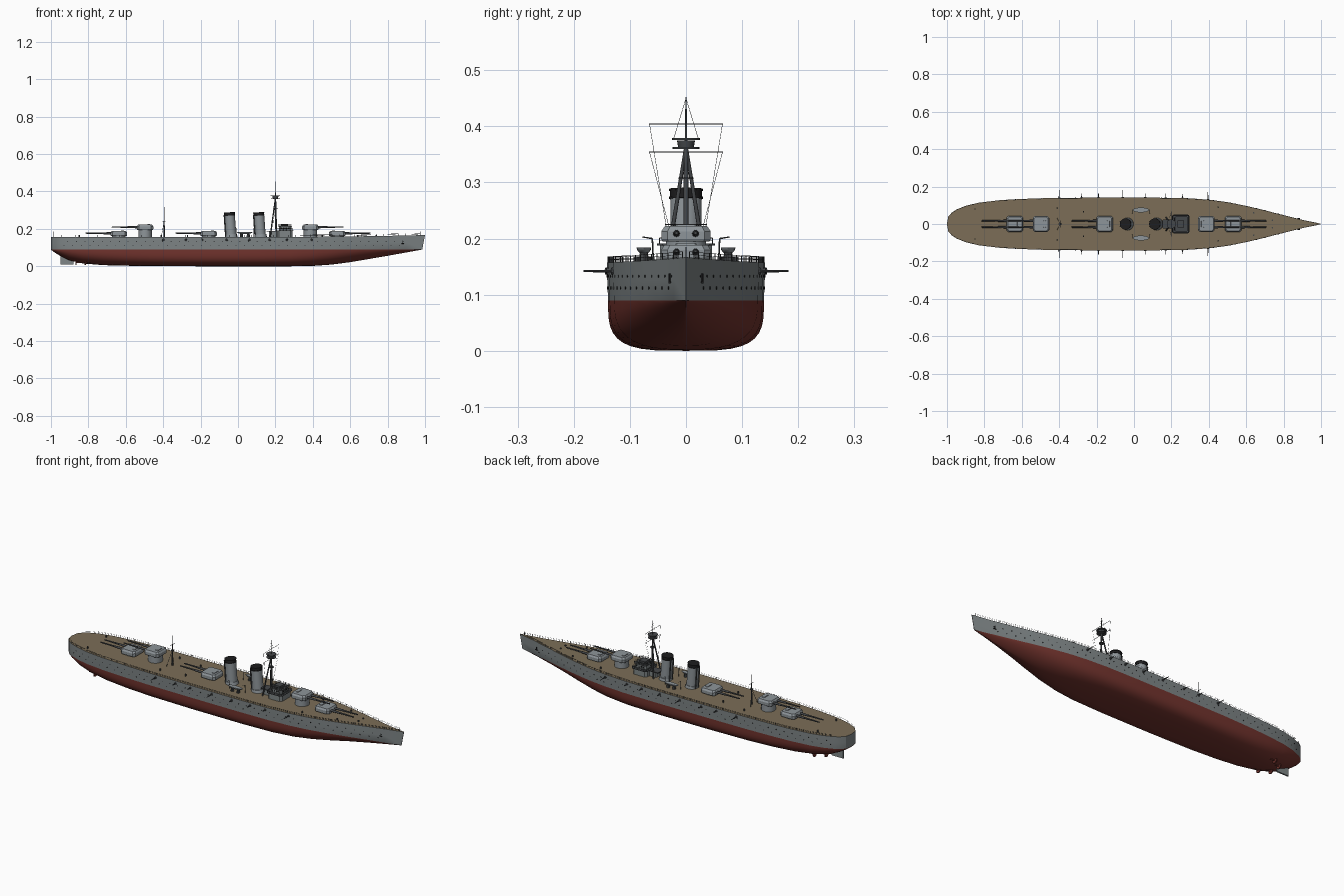
import bpy, bmesh, math
from mathutils import Vector, Matrix

if "Cube" in bpy.data.objects:
    bpy.data.objects.remove(bpy.data.objects["Cube"])

def mat(name, r, g, b):
    m = bpy.data.materials.new(name)
    m.diffuse_color = (r, g, b, 1)
    m.use_nodes = True
    m.node_tree.nodes["Principled BSDF"].inputs["Base Color"].default_value = m.diffuse_color
    return m

GREY = mat("hull grey", 0.21, 0.235, 0.24)
RED = mat("bottom red", 0.17, 0.034, 0.027)
DECK = mat("deck wood", 0.20, 0.155, 0.095)
LIGHT = mat("turret grey", 0.27, 0.30, 0.32)
DARK = mat("dark steel", 0.06, 0.065, 0.07)
BLACK = mat("soot black", 0.012, 0.012, 0.013)

def finish(name, bm, mats, smooth=None):
    bmesh.ops.recalc_face_normals(bm, faces=bm.faces)
    me = bpy.data.meshes.new(name)
    bm.to_mesh(me)
    bm.free()
    ob = bpy.data.objects.new(name, me)
    bpy.context.collection.objects.link(ob)
    for m in mats:
        me.materials.append(m)
    if smooth:
        bpy.ops.object.select_all(action='DESELECT')
        ob.select_set(True)
        bpy.context.view_layer.objects.active = ob
        bpy.ops.object.shade_smooth_by_angle(angle=math.radians(smooth))
    return ob

def bars(name, items, m, seg=6, smooth=None):
    """One object made of tapered rods: (start, end, radius, end radius)."""
    bm = bmesh.new()
    for a, b, r1, r2 in items:
        a, b = Vector(a), Vector(b)
        d = b - a
        mx = Matrix.Translation((a + b) / 2) @ d.to_track_quat('Z', 'Y').to_matrix().to_4x4()
        bmesh.ops.create_cone(bm, cap_ends=True, segments=seg, radius1=r1, radius2=r2,
                              depth=d.length, matrix=mx)
    return finish(name, bm, [m], smooth)

def block(name, cx, cy, hx, hy, levels, m, cham=0.0):
    """Chamfered rectangle lofted through (z, scale) levels."""
    bm = bmesh.new()
    c = max(cham, 0.0005)
    pts = [(hx, hy - c), (hx - c, hy), (c - hx, hy), (-hx, hy - c),
           (-hx, c - hy), (c - hx, -hy), (hx - c, -hy), (hx, c - hy)]
    rings = [[bm.verts.new((cx + x * s, cy + y * s, z)) for x, y in pts] for z, s in levels]
    for r, q in zip(rings, rings[1:]):
        for i in range(8):
            bm.faces.new((r[i], r[(i + 1) % 8], q[(i + 1) % 8], q[i]))
    bm.faces.new(rings[0])
    bm.faces.new(rings[-1])
    return finish(name, bm, [m])

# Hull stations: x, deck half breadth, keel height, section fullness
ST = [(-1, .003, .088, 2), (-.993, .04, .083, 2), (-.975, .06, .07, 2), (-.95, .077, .055, 2),
      (-.9, .097, .031, 2.1), (-.83, .114, .015, 2.3), (-.72, .127, .006, 2.7),
      (-.6, .134, .003, 3.1), (-.45, .139, .001, 3.4), (-.2, .141, 0, 3.6), (.1, .141, 0, 3.6),
      (.28, .138, 0, 3.3), (.4, .130, .002, 2.8), (.5, .117, .009, 2.3), (.6, .097, .022, 1.9),
      (.7, .073, .039, 1.6), (.8, .047, .056, 1.4), (.9, .022, .074, 1.2), (1, .001, .0895, 1.1)]
WL = 0.09

def breadth(x):
    for a, b in zip(ST, ST[1:]):
        if x <= b[0]:
            return a[1] + (b[1] - a[1]) * (x - a[0]) / (b[0] - a[0])
    return ST[-1][1]

def deck_z(x):
    return 0.157 + 0.01 * max(0, (x - .2) / .8) ** 2

def section(x, b, k, p):
    pts = []
    for i in range(11):
        t = (i / 10) ** 2
        pts.append((b * .985 * max(0, 1 - (1 - t) ** p) ** (1 / p), k + (WL - k) * t))
    top = deck_z(x)
    pts += [(b * .995, (WL + top) / 2), (b, top)]
    rake = .015 * max(0, (x - .9) / .1)
    return [(x - rake * (1 - max(0, z - WL) / (top - WL)), y, z) for y, z in pts]

bm = bmesh.new()
rings = []
for s in ST:
    half = section(*s)
    ring = [bm.verts.new((x, -y, z)) for x, y, z in reversed(half[1:])]
    rings.append(ring + [bm.verts.new(v) for v in half])
for r, q in zip(rings, rings[1:]):
    for i in range(len(r) - 1):
        f = bm.faces.new((r[i], r[i + 1], q[i + 1], q[i]))
        f.material_index = 0 if f.calc_center_median().z > WL else 1
    f = bm.faces.new((r[0], q[0], q[-1], r[-1]))
    f.material_index = 2
bm.faces.new(rings[0])
bm.faces.new(rings[-1])
finish("hull", bm, [GREY, RED, DECK], 30)

# Rudder, shafts and propellers
block("rudder", -.915, 0, .035, .004, [(.01, 1), (.06, 1)], GREY)
shafts = []
for s in (-1, 1):
    for y, x in ((.03, -.87), (.06, -.82)):
        shafts += [((x, s * y, .02), (x + .15, s * y, .022), .003, .003),
                   ((x, s * y, .02), (x + .006, s * y, .02), .014, .014)]
bars("propeller_shafts", shafts, RED, 8)

# Main gun turrets: centre x, facing, base height
for n, (cx, d, z) in enumerate([(.53, 1, .162), (.387, 1, .195), (-.157, -1, .162),
                                (-.497, -1, .195), (-.637, -1, .162)], 1):
    bars(f"barbette_{n}", [((cx, 0, .15), (cx, 0, z + .002), .036, .036)], LIGHT, 32, 40)
    block(f"turret_{n}", cx, 0, .044, .044,
          [(z, .95), (z + .004, 1), (z + .018, 1), (z + .027, .86)], LIGHT, .011)
    block(f"turret_sight_{n}", cx - d * .02, 0, .008, .02, [(z + .026, 1), (z + .030, .9)], LIGHT, .003)
    guns = []
    for y in (-.017, .017):
        guns += [((cx + d * .03, y, z + .014), (cx + d * .09, y, z + .0145), .0065, .005),
                 ((cx + d * .09, y, z + .0145), (cx + d * .178, y, z + .015), .0045, .003)]
    bars(f"turret_guns_{n}", guns, DARK, 12, 40)

# Funnels with black tops
for n, x in enumerate((-.04, .117), 1):
    p = lambda t: (x + .004 - .010 * t, 0, .155 + .133 * t)
    bars(f"funnel_{n}", [(p(0), p(.12), .034, .031), (p(.1), p(.88), .028, .028)], LIGHT, 32, 40)
    bars(f"funnel_cap_{n}", [(p(.87), p(.9), .030, .030), (p(.88), p(1), .0285, .0285),
                             (p(.98), p(1.005), .030, .030)], BLACK, 32, 40)
    bars(f"funnel_pipes_{n}", [((x - .026, y, .155), (x - .034, y, .275), .003, .003)
                               for y in (-.012, .012)], DARK, 8)

# Bridge
block("bridge_lower", .25, 0, .042, .046, [(.155, 1), (.188, 1)], GREY, .01)
block("bridge_walkway", .25, 0, .047, .052, [(.188, 1), (.191, 1)], DARK, .01)
block("bridge_upper", .252, 0, .033, .036, [(.191, 1), (.212, 1)], GREY, .008)
block("bridge_roof", .252, 0, .037, .04, [(.212, 1), (.215, 1)], DARK, .008)
block("chart_house", .25, 0, .018, .02, [(.215, 1), (.226, 1)], DARK, .004)
block("bridge_rear_platform", .183, 0, .03, .024, [(.185, 1), (.189, 1)], DARK, .004)
block("bridge_rear_house", .188, 0, .022, .018, [(.155, 1), (.185, 1)], GREY, .004)
for s in (-1, 1):
    for i in range(4):
        block("bridge_window", .232 + i * .013, s * .036, .004, .001, [(.2, 1), (.207, 1)], BLACK)
for i in range(5):
    block("bridge_front_window", .285, (i - 2) * .011, .001, .004, [(.2, 1), (.207, 1)], BLACK)

def fence(hx, hy, cx, z, h):
    c = [(cx + a * hx, b * hy) for a, b in ((1, 1), (-1, 1), (-1, -1), (1, -1))]
    out = []
    for (x0, y0), (x1, y1) in zip(c, c[1:] + c[:1]):
        for t in (.5, 1):
            out.append(((x0, y0, z + h * t), (x1, y1, z + h * t), .0007, .0007))
        for i in range(5):
            u = i / 5
            x, y = x0 + (x1 - x0) * u, y0 + (y1 - y0) * u
            out.append(((x, y, z), (x, y, z + h), .0008, .0008))
    return out
bars("bridge_railings", fence(.043, .047, .25, .191, .01) + fence(.034, .037, .252, .215, .01), DARK, 4)

# Tripod foremast, spotting top, yards and rigging
top = (.2, 0, .365)
bars("foremast", [((.205, 0, .155), top, .005, .004), ((.2, 0, .36), (.2, 0, .452), .0025, .001)]
     + [((.172, s * .034, .155), top, .004, .003) for s in (-1, 1)], DARK, 10, 40)
bars("spotting_top", [((.2, 0, .36), (.2, 0, .363), .024, .024), ((.2, 0, .363), (.2, 0, .375), .014, .016),
                      ((.2, 0, .376), (.2, 0, .379), .025, .025), ((.2, 0, .306), (.2, 0, .309), .013, .013)],
     DARK, 20, 40)
bars("yards", [((.2, -.066, z), (.2, .066, z), .001, .001) for z in (.404, .354)], DARK)
rig = []
for s in (-1, 1):
    rig += [((.2, s * .065, .404), (.19, s * .035, .22), .0004, .0004),
            ((.2, s * .065, .354), (.19, s * .03, .22), .0004, .0004),
            ((.2, 0, .45), (.2, s * .022, .378), .0004, .0004)]
bars("rigging", rig, DARK, 4)

# Mainmast with boat derrick
bars("mainmast", [((-.395, 0, .155), (-.395, 0, .24), .0045, .003), ((-.395, 0, .24), (-.395, 0, .318), .002, .001),
                  ((-.395, -.02, .27), (-.395, .02, .27), .001, .001),
                  ((-.395, 0, .24), (-.41, .03, .157), .001, .001), ((-.395, 0, .24), (-.41, -.03, .157), .001, .001),
                  ((-.395, 0, .236), (-.395, 0, .24), .008, .008)], DARK, 8)

# Ship's boats on cradles, with davits
for s in (-1, 1):
    bm = bmesh.new()
    bmesh.ops.create_uvsphere(bm, u_segments=20, v_segments=10, radius=1)
    for v in bm.verts:
        v.co = Vector((.037 + v.co.x * .043, s * .075 + v.co.y * .013, .184 + min(v.co.z, 0) * .012))
    finish("boat", bm, [LIGHT], 40)
    bars("boat_cradle", [((.037 + d, s * .075, .155), (.037 + d, s * .075, .178), .009, .007)
                         for d in (-.018, .018)], DARK, 8)
    bars("davits", [q for x in (-.01, .084) for q in
                    (((x, s * .058, .155), (x, s * .06, .2), .0014, .0014),
                     ((x, s * .06, .2), (x, s * .078, .203), .0014, .001))], DARK)

# Side guns in casemates along the hull, long booms at some
for s in (-1, 1):
    items, ports = [], []
    for x, l in ((-.4, .042), (-.28, .022), (-.19, .022), (-.06, .042), (.06, .022),
                 (.17, .022), (.26, .022), (.395, .042)):
        y = breadth(x)
        items.append(((x, s * (y - .01), .142), (x, s * (y + l), .142), .0028, .0016))
        ports.append(((x, s * (y - .004), .142), (x, s * (y + .003), .142), .0075, .006))
    bars("side_guns", items, DARK, 8)
    bars("casemates", ports, DARK, 10)

    # Portholes in two rows
    holes = []
    for row, z in enumerate((.112, .133)):
        for i in range(40):
            x = -.93 + i * .046 + row * .02
            y = breadth(x) * (.985 + .015 * (z - WL) / .067)
            rake = .006 if x > .9 else 0
            holes.append(((x - rake, s * (y - .003), z), (x - rake, s * (y + .0012), z), .0024, .0024))
    bars("portholes", holes, BLACK, 8)

    # Anchors
    y = breadth(.88)
    bars("anchor", [((.88, s * (y + .002), .12), (.88, s * (y + .002), .138), .0018, .0018),
                    ((.873, s * (y + .002), .122), (.887, s * (y + .002), .122), .0025, .0025)], BLACK, 6)

    # Deck edge railing
    posts = []
    pt = lambda x, h: (x, s * breadth(x) * .985, deck_z(x) + h)
    xs = [-.985 + i * .0392 for i in range(51)]
    for x in xs:
        posts.append((pt(x, -.002), pt(x, .011), .0008, .0008))
    for a, b in zip(xs, xs[1:]):
        posts += [(pt(a, h), pt(b, h), .0004, .0004) for h in (.0055, .0105)]
    bars("deck_railing", posts, DARK, 4)

    # Deck fittings: bollards and vents
    bars("bollards", [((x, s * y, .155), (x, s * y, .168), .004, .004) for x, y in
                      ((-.85, .08), (-.41, .085), (-.27, .065), (.45, .09), (.64, .06), (.74, .02))], DARK, 8)
bars("flagstaffs", [((-.985, 0, .155), (-.985, 0, .185), .001, .0008),
                    ((.975, 0, .16), (.975, 0, .185), .001, .0008)], DARK)
